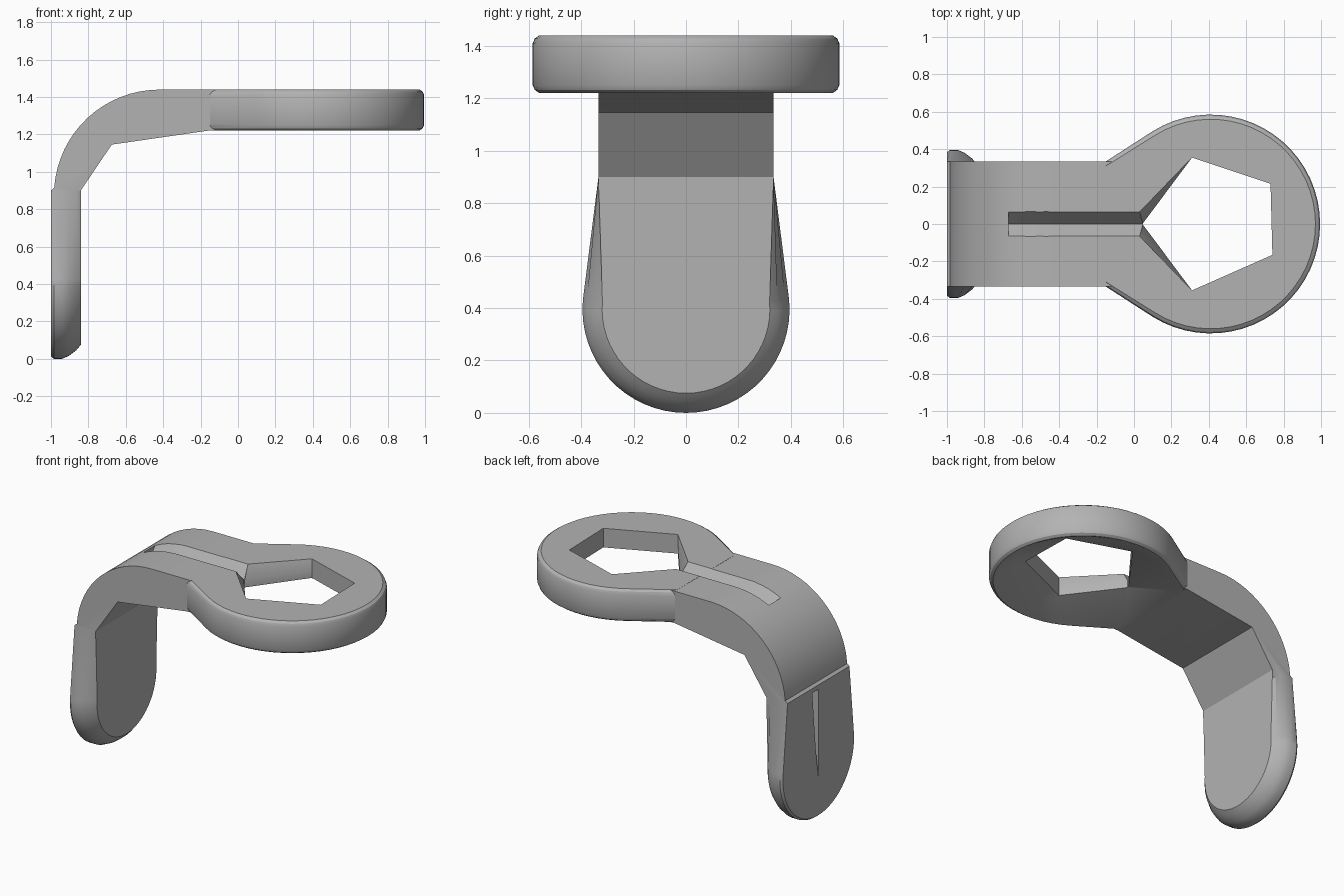
import bpy, bmesh
from math import sin, cos, radians
from mathutils import Vector

cube = bpy.data.objects.get("Cube")
if cube:
    bpy.data.objects.remove(cube)

grey = bpy.data.materials.new("plain_grey")
grey.use_nodes = True
grey.diffuse_color = (0.45, 0.45, 0.45, 1)
grey.node_tree.nodes["Principled BSDF"].inputs["Base Color"].default_value = (0.45, 0.45, 0.45, 1)


def finish(name, bm):
    bmesh.ops.recalc_face_normals(bm, faces=bm.faces)
    mesh = bpy.data.meshes.new(name)
    bm.to_mesh(mesh)
    bm.free()
    mesh.materials.append(grey)
    ob = bpy.data.objects.new(name, mesh)
    bpy.context.collection.objects.link(ob)
    return ob


def loft(name, sections):
    """Skin matching rings of points and cap both ends."""
    bm = bmesh.new()
    rings = [[bm.verts.new(p) for p in s] for s in sections]
    n = len(rings[0])
    for a, b in zip(rings, rings[1:]):
        for i in range(n):
            j = (i + 1) % n
            bm.faces.new((a[i], a[j], b[j], b[i]))
    bm.faces.new(rings[0])
    bm.faces.new(rings[-1])
    return finish(name, bm)


def hull(name, points):
    bm = bmesh.new()
    for p in points:
        bm.verts.new(p)
    bmesh.ops.convex_hull(bm, input=bm.verts[:])
    return finish(name, bm)


def arc(cx, cy, r, start, end, steps):
    angles = [radians(start + (end - start) * i / steps) for i in range(steps + 1)]
    return [(cx + r * cos(a), cy + r * sin(a)) for a in angles]


def boolean(target, tool, operation):
    mod = target.modifiers.new(tool.name, 'BOOLEAN')
    mod.object, mod.operation, mod.solver = tool, operation, 'EXACT'
    bpy.context.view_layer.objects.active = target
    bpy.ops.object.modifier_apply(modifier=mod.name)
    bpy.data.objects.remove(tool)


TOP, UNDER = 1.44, 1.22


# Ring plate with a tapering neck, edges rounded in the loft
def plate(inset, z, neck=-0.15):
    half = 0.335 - inset
    pts = [(neck, -half)] + arc(0.41, 0, 0.585 - inset, -122, 122, 40) + [(neck, half)]
    return [(x, y, z) for x, y in pts]


bracket = loft("bent_ring_bracket", [
    plate(0.025, UNDER), plate(0.008, UNDER + 0.012), plate(0, UNDER + 0.03),
    plate(0, TOP - 0.03), plate(0.008, TOP - 0.012), plate(0.025, TOP)])

# Curved arm: rounded outside, faceted inside
side = [(-0.84, 0.9), (-0.675, 1.145), (-0.15, UNDER + 0.001), (-0.12, UNDER + 0.001),
        (-0.12, TOP - 0.001)]
side += arc(-0.42, 0.875, 0.564, 90, 176, 16) + [(-1, 0.9), (-1, 0.85), (-0.84, 0.85)]
arm = loft("arm", [[(x, y, z) for x, z in side] for y in (-0.334, 0.334)])
boolean(bracket, arm, 'UNION')


# Rounded leg, softened toward its inner face
def tongue(x, inset):
    pts = [(0.334, 0.9)] + arc(0, 0.4, 0.395 - inset, 5, -185, 32) + [(-0.334, 0.9)]
    return [(x, y, z + 0.005 * (z < 0.9) - 0.01 * (z < 0.9)) for y, z in pts]


leg = loft("leg", [tongue(-1, 0.012), tongue(-0.985, 0), tongue(-0.94, 0),
                   tongue(-0.905, 0.015), tongue(-0.865, 0.045), tongue(-0.84, 0.075)])
boolean(bracket, leg, 'UNION')

# Five-sided hole with slanted walls beside the groove
rim = [(0.31, -0.355), (0.74, -0.165), (0.73, 0.215), (0.31, 0.355)]


def opening(tip_x, tip_y, z):
    return [(x, y, z) for x, y in rim + [(tip_x, tip_y), (tip_x, -tip_y)]]


hole = loft("hole_cutter", [opening(0.048, 0.004, 1.1), opening(0.048, 0.004, 1.36),
                           opening(0.03, 0.065, TOP), opening(0.02, 0.08, 1.47)])
boolean(bracket, hole, 'DIFFERENCE')

# Faceted hollow under the ring
hollow = hull("hollow_cutter", plate(0.035, UNDER, -0.149) + plate(0.035, UNDER - 0.03, -0.149)
              + [(x, y, 1.31) for x, y in rim + [(0.05, 0)]])
boolean(bracket, hollow, 'DIFFERENCE')

# V groove along the arm, following its curve
path = [(-0.67, 1.382), (-0.6, 1.41), (-0.51, 1.432), (-0.42, TOP), (0.1, TOP)]
groove = loft("groove_cutter", [[(x, -0.13, z + 0.08), (x, 0.13, z + 0.08), (x, 0, z - 0.08)]
                               for x, z in path])
boolean(bracket, groove, 'DIFFERENCE')

# Tapered slot on the back of the leg
slot = hull("slot_cutter", [(-1.02, 0.09, 0.87), (-1.02, 0, 0.87), (-1.02, 0, 0.25),
                           (-0.94, 0, 0.87), (-0.99, 0, 0.27)])
boolean(bracket, slot, 'DIFFERENCE')

bpy.ops.object.select_all(action='DESELECT')
bracket.select_set(True)
bpy.context.view_layer.objects.active = bracket
bpy.ops.object.shade_smooth_by_angle(angle=radians(28))
